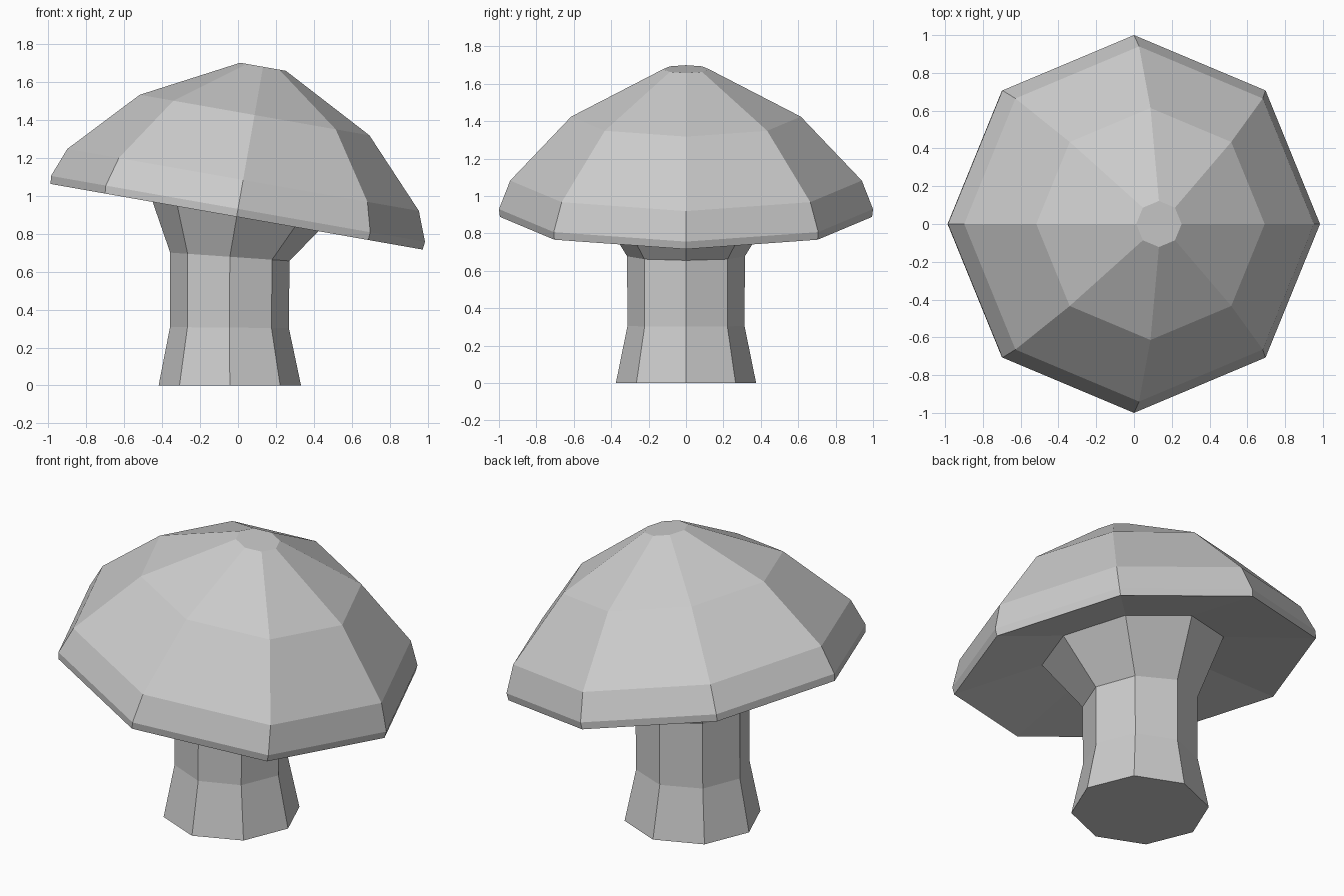
import bpy
import bmesh
from math import radians, sin, cos, tau
from mathutils import Matrix, Vector

SIDES = 8
TILT = radians(10)

cube = bpy.data.objects.get("Cube")
if cube:
    bpy.data.objects.remove(cube, do_unlink=True)

grey = bpy.data.materials.new("light_grey")
grey.use_nodes = True
colour = (0.6, 0.6, 0.6, 1)
grey.diffuse_color = colour
grey.node_tree.nodes["Principled BSDF"].inputs["Base Color"].default_value = colour


def lofted(name, rings):
    """Closed octagonal solid through rings of (x, z, radius, tilt), bottom to top."""
    bm = bmesh.new()
    loops = []
    for x, z, radius, tilt in rings:
        place = Matrix.Translation((x, 0, z)) @ Matrix.Rotation(tilt, 4, "Y")
        angles = [tau * i / SIDES for i in range(SIDES)]
        loops.append([bm.verts.new(place @ Vector((radius * cos(a), radius * sin(a), 0)))
                      for a in angles])
    for low, high in zip(loops, loops[1:]):
        for i in range(SIDES):
            j = (i + 1) % SIDES
            bm.faces.new((low[i], low[j], high[j], high[i]))
    bm.faces.new(loops[0])
    bm.faces.new(loops[-1])
    bmesh.ops.recalc_face_normals(bm, faces=bm.faces)
    mesh = bpy.data.meshes.new(name)
    bm.to_mesh(mesh)
    bm.free()
    mesh.materials.append(grey)
    obj = bpy.data.objects.new(name, mesh)
    bpy.context.collection.objects.link(obj)
    return obj


def cap_ring(radius, height):
    """Ring at a height along the leaning axis of the cap."""
    return (height * sin(TILT), 0.93 + height * cos(TILT), radius, TILT)


# Cap: hollowed underside, thin rim, then the faceted dome
underside = cap_ring(0.5, 0.05)
lofted("cap", [
    underside,
    cap_ring(0.995, -0.042),
    cap_ring(1.0, 0),
    cap_ring(0.94, 0.155),
    cap_ring(0.614, 0.502),
    cap_ring(0.122, 0.76),
])

# Stem: spreading foot, straight shaft, flare leaning to meet the cap
lofted("stem", [
    (-0.043, 0, 0.375, 0),
    (-0.045, 0.305, 0.313, radians(0.5)),
    (-0.043, 0.678, 0.315, radians(4)),
    underside,
])
